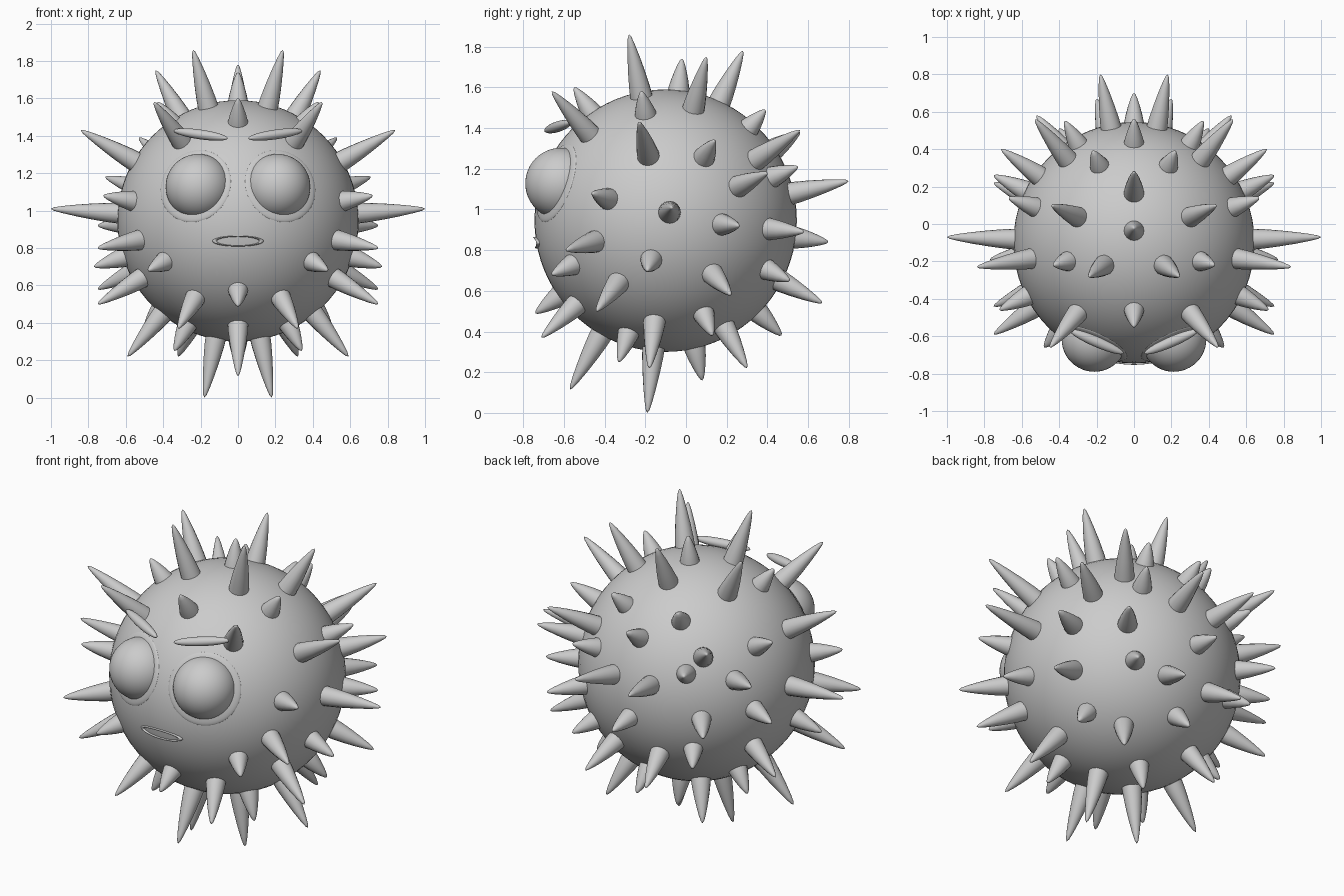
import bpy, bmesh, math
from mathutils import Vector, Matrix

if "Cube" in bpy.data.objects:
    bpy.data.objects.remove(bpy.data.objects["Cube"])

CENTRE = Vector((0, -0.1, 0.945))
R = 0.645


def smooth(ob):
    for p in ob.data.polygons:
        p.use_smooth = True
    return ob


def ball(name, loc, scale, rot=None, seg=48, rings=24):
    bpy.ops.mesh.primitive_uv_sphere_add(segments=seg, ring_count=rings, radius=1)
    ob = bpy.context.object
    ob.name = name
    rot = rot or Matrix.Identity(4)
    ob.matrix_world = Matrix.Translation(loc) @ rot @ Matrix.Diagonal((*scale, 1))
    return smooth(ob)


def aim(direction, axis='Z', up='Y'):
    return Vector(direction).to_track_quat(axis, up).to_matrix().to_4x4()


# Body
ball("body", CENTRE, (R, R, R), seg=64, rings=40)

# Spike tips: middle ones, then one side of the mirrored pairs
MIDDLE = [(0, -.55, 1.60), (0, -.02, 1.74), (0, .28, 1.78), (0, .56, 1.38),
          (0, .70, .84), (0, .47, .38), (0, .08, .16), (0, -.57, .115),
          (0, -.74, .49)]
SIDE = [
    # upper
    (.24, -.28, 1.86), (.45, -.66, 1.58), (.43, -.22, 1.58), (.44, .10, 1.75),
    (.84, -.23, 1.43), (.67, .14, 1.34), (.22, .39, 1.49), (.53, .56, 1.39),
    # around the middle
    (1.0, -.07, 1.01), (.72, -.46, 1.08), (.71, .40, 1.18), (.37, .55, 1.21),
    (.18, .80, 1.14), (.52, .58, .89), (.75, .26, .92), (.75, -.59, .80),
    # lower
    (.77, -.19, .70), (.48, -.66, .68), (.75, -.44, .50), (.75, .22, .58),
    (.40, .51, .65), (.20, .67, .54), (.50, .13, .38), (.32, .30, .22),
    (.59, -.18, .22), (.34, -.33, .25), (.32, -.71, .37), (.18, -.19, 0.0),
]
PROFILE = [(0, .057), (.2, .052), (.42, .043), (.65, .031), (.84, .019), (.96, .009)]


def spike(bm, tip, seg=16):
    axis = Vector(tip) - CENTRE
    start = R - 0.03
    length = axis.length - start
    m = Matrix.Translation(CENTRE) @ aim(axis)
    rings = []
    for t, r in PROFILE:
        z = start + t * length
        rings.append([bm.verts.new(m @ Vector((r * math.cos(a), r * math.sin(a), z)))
                      for a in (2 * math.pi * i / seg for i in range(seg))])
    for lo, hi in zip(rings, rings[1:]):
        for i in range(seg):
            j = (i + 1) % seg
            bm.faces.new((lo[i], lo[j], hi[j], hi[i]))
    end = bm.verts.new(Vector(tip))
    for i in range(seg):
        bm.faces.new((rings[-1][i], rings[-1][(i + 1) % seg], end))


def spikes(name, tips):
    bm = bmesh.new()
    for tip in tips:
        spike(bm, tip)
    me = bpy.data.meshes.new(name)
    bm.to_mesh(me)
    bm.free()
    ob = bpy.data.objects.new(name, me)
    bpy.context.collection.objects.link(ob)
    smooth(ob)


spikes("middle_spikes", MIDDLE)
spikes("right_spikes", SIDE)
spikes("left_spikes", [(-x, y, z) for x, y, z in SIDE])

# Eyes, eyelid rims and brows
for s, side in ((1, "right"), (-1, "left")):
    ball(side + "_eye", (s * .212, -.615, 1.128), (.175, .175, .175))
    out = Vector((s * .225, -.535, .185))
    ball(side + "_eye_rim", CENTRE + out, (.203, .203, .03), aim(out))
    ball(side + "_brow", (s * .20, -.63, 1.407), (.028, .026, .158),
         aim((s * .28, .12, .04)), 24, 16)

# Mouth: a flat ring of lips bent round the body
bpy.ops.mesh.primitive_torus_add(major_segments=64, minor_segments=12,
                                 major_radius=1, minor_radius=.1)
mouth = bpy.context.object
mouth.name = "mouth"
for v in mouth.data.vertices:
    x, y, d = v.co
    px, pz = .125 * x, .837 + .026 * y
    surf = math.sqrt(R * R - px * px - (pz - CENTRE.z) ** 2)
    v.co = (px, CENTRE.y - surf - d * .13, pz)
smooth(mouth)
bm = bmesh.new()
bm.from_mesh(mouth.data)
bmesh.ops.recalc_face_normals(bm, faces=bm.faces)
bm.to_mesh(mouth.data)
bm.free()
